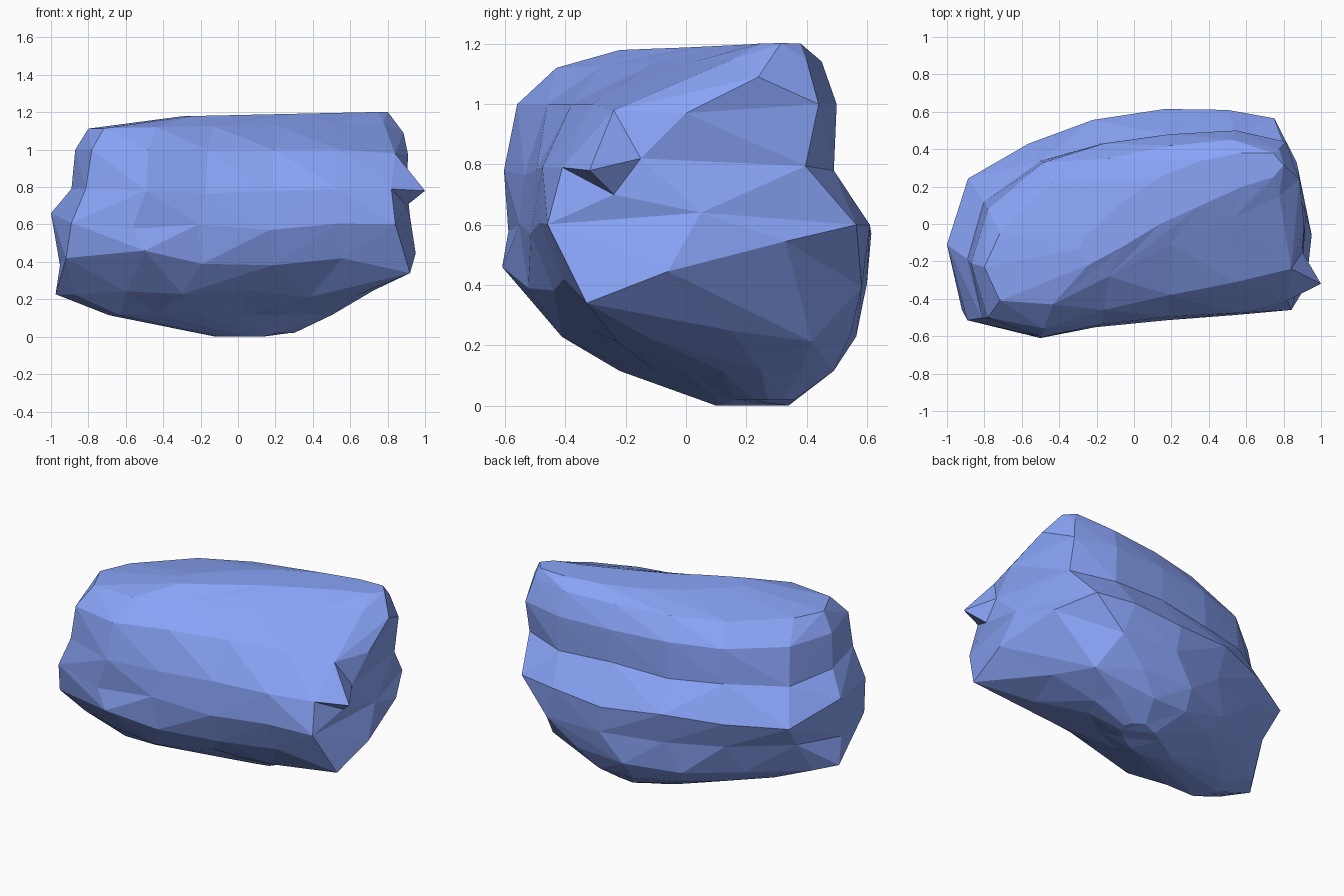
import bpy, bmesh, random

if "Cube" in bpy.data.objects:
    bpy.data.objects.remove(bpy.data.objects["Cube"])

random.seed(4)
T = (.05, .22, .4, .6, .8, .95)   # stations along each contour's length

# Horizontal contours: z, left x, right x, front y at stations, back y at stations
LEVELS = [
    (.015, -.12, .30, (.14, .11, .10, .12, .16, .22), (.20, .25, .29, .34, .36, .32)),
    (.115, -.69, .50, (-.22, -.22, -.18, -.10, .0, .12), (.02, .22, .39, .49, .49, .38)),
    (.23, -.97, .73, (-.27, -.38, -.41, -.31, -.23, -.12), (.0, .26, .45, .56, .55, .42)),
    (.40, -.96, .94, (-.49, -.58, -.52, -.44, -.41, -.35), (.12, .38, .51, .60, .58, .43)),
    (.59, -.99, .93, (-.51, -.59, -.55, -.51, -.49, -.46), (.24, .43, .56, .615, .61, .46)),
    (.78, -.90, .91, (-.50, -.60, -.54, -.50, -.48, -.41), (.12, .34, .43, .48, .49, .40)),
    (1.0, -.87, .90, (-.50, -.56, -.46, -.38, -.31, -.20), (.08, .33, .43, .48, .50, .44)),
    (1.13, -.80, .86, (-.41, -.43, -.28, -.11, .03, .15), (-.05, .22, .35, .42, .45, .40)),
    (1.185, -.30, .80, (-.22, -.12, .0, .10, .20, .25), (-.05, .12, .25, .34, .38, .38)),
]

bm = bmesh.new()
rings = []
for i, (z, xl, xr, front, back) in enumerate(LEVELS):
    xs = [xl + (xr - xl) * t for t in T]
    loop = list(zip(xs, front)) + [(xr, (front[-1] + back[-1]) / 2)]
    loop += list(zip(xs, back))[::-1] + [(xl, (front[0] + back[0]) / 2)]
    j = .01 if 1 < i < 6 else 0
    ring = []
    for x, y in loop:
        dz = random.uniform(-2 * j, 2 * j) + (.022 * x if i >= 7 else 0)
        ring.append(bm.verts.new((x + random.uniform(-j, j),
                                  y + random.uniform(-j, j) * .5, z + dz)))
    rings.append(ring)

# Pointed outcrop on the right end and the corner above it
spike = bm.verts.new((1.0, -.32, .78))
inner = bm.verts.new((.90, -.24, .70))
rings[5][5].co = (.82, -.41, .79)
rings[5][6].co = (.90, -.15, .82)
rings[6][5].co = (.84, -.24, .98)
rings[6][6].co = (.91, .0, .97)
rings[7][6].co = (.885, .24, 1.09)
# Widest shelf on the left end, overhanging brow at the front left
rings[4][13].co = (-1.0, -.11, .66)
rings[3][0].co = (-.92, -.46, .42)
rings[3][1].co = (-.50, -.61, .46)
# Lower right edge climbs from the front up to the back corner of the ledge
rings[3][5].co = (.92, -.33, .34)
rings[3][6].co = (.95, -.06, .445)
rings[3][7].co = (.87, .33, .545)
rings[4][6].co = (.92, .05, .64)
rings[4][7].co = (.75, .565, .60)
rings[4][8].co = (.50, .61, .60)

# Skin between contours, picking the outward-bulging diagonal
n = len(rings[0])
for k, (a, b) in enumerate(zip(rings, rings[1:])):
    for i in range(n):
        m = (i + 1) % n
        p, q, r, s = a[i], a[m], b[m], b[i]
        normal = (q.co - p.co).cross(r.co - p.co)
        if k == 4 and i == 5:      # hollow below the spike
            fs = ((p, q, inner), (q, r, inner), (r, spike, inner),
                  (spike, s, inner), (s, p, inner))
        elif k == 5 and i == 5:    # slopes above the spike
            fs = ((p, spike, s), (spike, q, s), (q, r, s))
        elif normal.dot(s.co - p.co) < 0:
            fs = ((p, q, r), (p, r, s))
        else:
            fs = ((p, q, s), (q, r, s))
        for f in fs:
            bm.faces.new(f)
caps = [bm.faces.new(rings[0][::-1]), bm.faces.new(rings[-1])]
bmesh.ops.triangulate(bm, faces=caps)
bmesh.ops.recalc_face_normals(bm, faces=bm.faces)

# Underside touches the ground
for v in rings[0]:
    v.co.z = .0 if v.co.x < .2 else .02

mesh = bpy.data.meshes.new("boulder")
bm.to_mesh(mesh)
bm.free()
boulder = bpy.data.objects.new("boulder", mesh)
bpy.context.collection.objects.link(boulder)

# Blue stone
mat = bpy.data.materials.new("blue_stone")
mat.diffuse_color = (.25, .37, .93, 1)
mat.use_nodes = True
mat.node_tree.nodes["Principled BSDF"].inputs["Base Color"].default_value = mat.diffuse_color
mesh.materials.append(mat)
